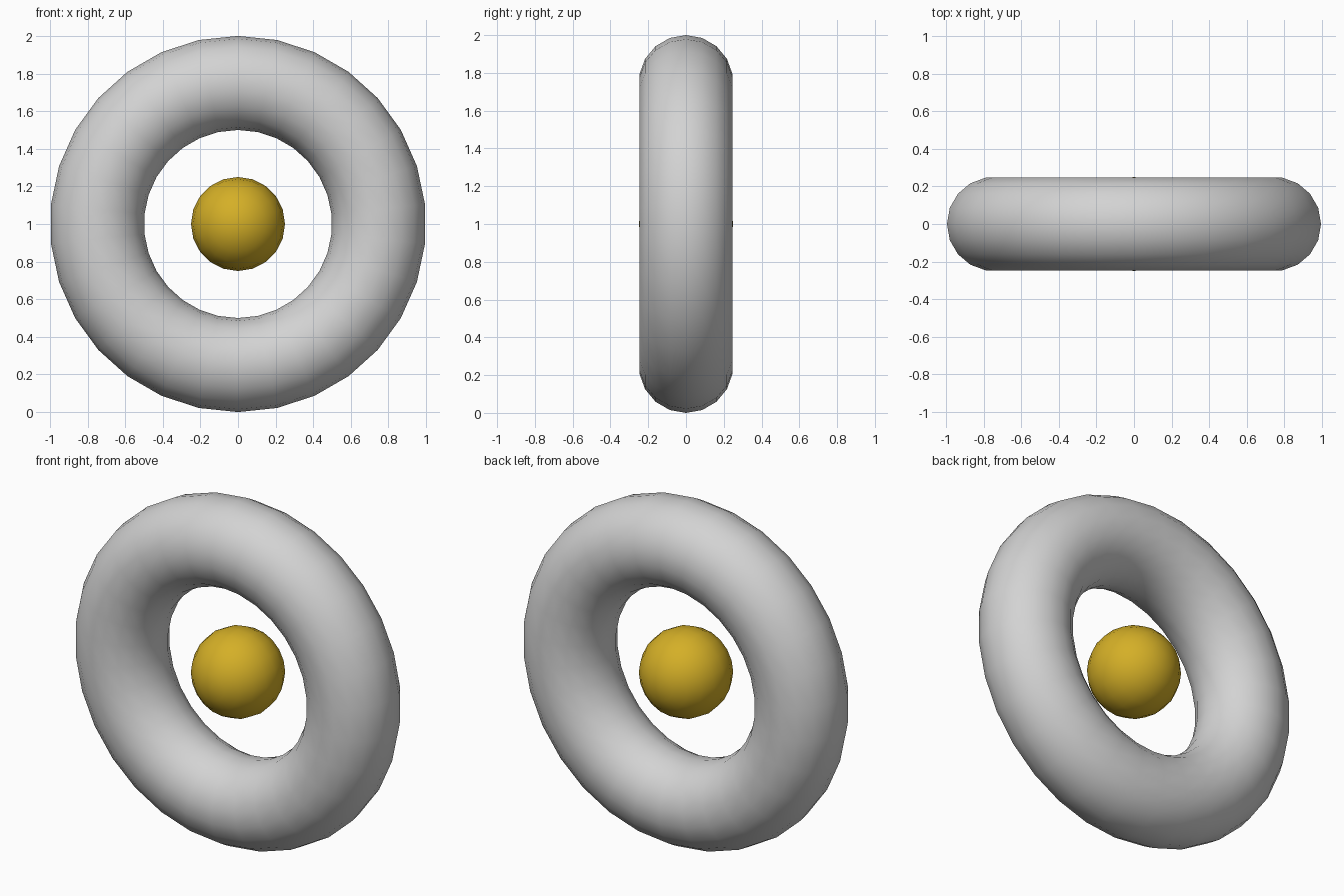
import bpy
from math import radians

cube = bpy.data.objects.get("Cube")
if cube:
    bpy.data.objects.remove(cube, do_unlink=True)


def material(name, rgb):
    mat = bpy.data.materials.new(name)
    mat.use_nodes = True
    mat.diffuse_color = (*rgb, 1)
    mat.node_tree.nodes["Principled BSDF"].inputs["Base Color"].default_value = (*rgb, 1)
    return mat


def finish(name, mat):
    obj = bpy.context.object
    obj.name = obj.data.name = name
    obj.data.materials.append(mat)
    bpy.ops.object.shade_smooth_by_angle(angle=radians(40))


# Both parts share a centre and turn their axis towards the front
PLACE = dict(location=(0, 0, 1), rotation=(radians(90), radians(90), 0))

# Upright ring
bpy.ops.mesh.primitive_torus_add(major_segments=30, minor_segments=18,
                                 major_radius=0.75, minor_radius=0.25, **PLACE)
finish("ring", material("light grey", (0.65, 0.65, 0.65)))

# Ball floating in the middle of the ring
bpy.ops.mesh.primitive_uv_sphere_add(segments=20, ring_count=10, radius=0.25, **PLACE)
finish("ball", material("gold", (0.66, 0.43, 0.02)))
